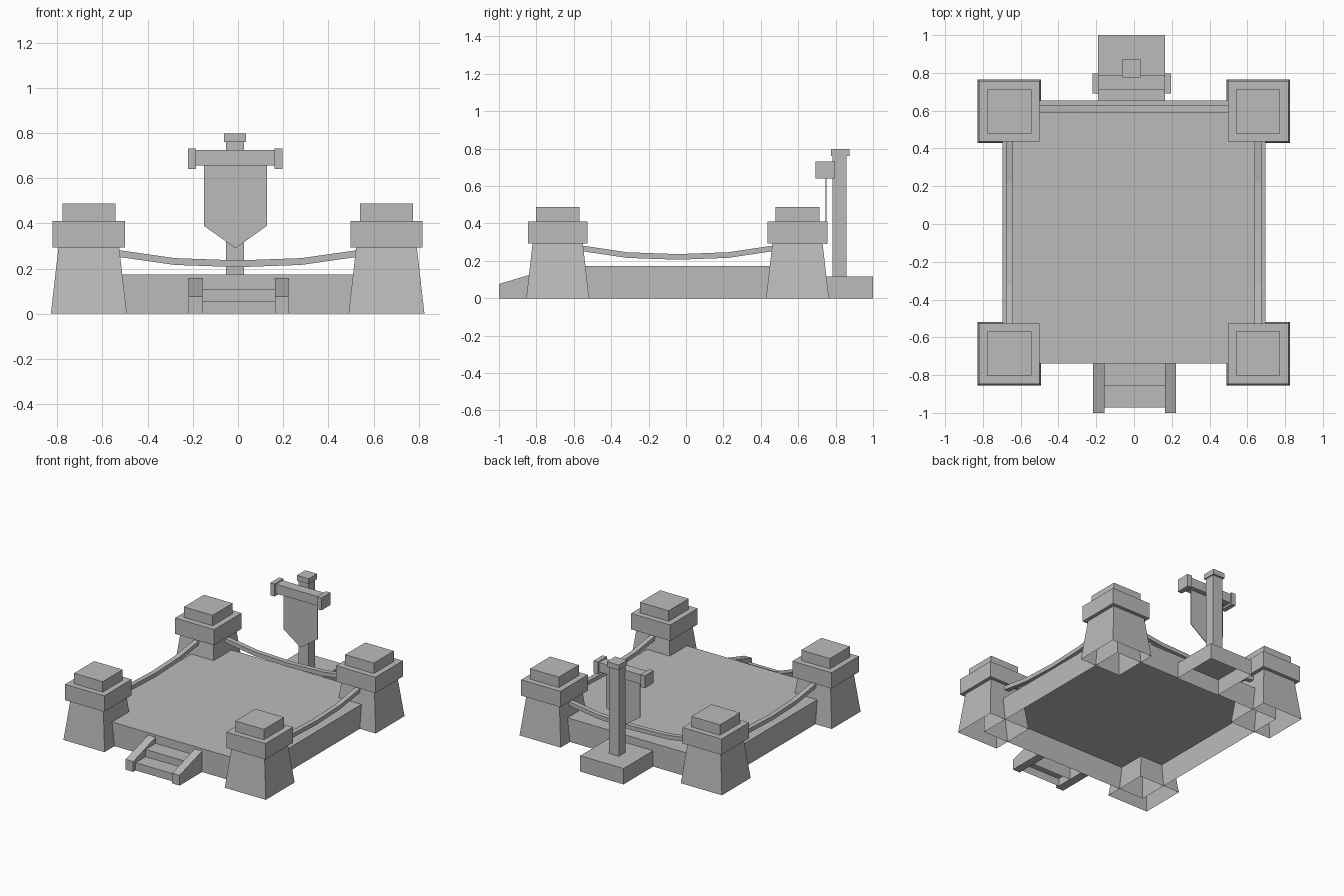
import bpy
import bmesh

cube = bpy.data.objects.get("Cube")
if cube:
    bpy.data.objects.remove(cube, do_unlink=True)

GREY = (0.5, 0.5, 0.5, 1.0)
stone = bpy.data.materials.new("plain grey")
stone.use_nodes = True
stone.diffuse_color = GREY
stone.node_tree.nodes["Principled BSDF"].inputs["Base Color"].default_value = GREY


def finish(name, bm):
    mesh = bpy.data.meshes.new(name)
    bm.to_mesh(mesh)
    bm.free()
    mesh.materials.append(stone)
    obj = bpy.data.objects.new(name, mesh)
    bpy.context.collection.objects.link(obj)
    return obj


def loft(name, rings, open_start=False):
    """Skin a row of equal rings and cap the ends."""
    bm = bmesh.new()
    loops = [[bm.verts.new(p) for p in ring] for ring in rings]
    for a, b in zip(loops, loops[1:]):
        for i in range(len(a)):
            j = (i + 1) % len(a)
            bm.faces.new((a[i], a[j], b[j], b[i]))
    start = bm.faces.new(loops[0][::-1])
    bm.faces.new(loops[-1])
    bmesh.ops.recalc_face_normals(bm, faces=bm.faces[:])
    if open_start:
        bmesh.ops.delete(bm, geom=[start], context='FACES_ONLY')
    return finish(name, bm)


def square(x0, x1, y0, y1, z):
    return [(x0, y0, z), (x1, y0, z), (x1, y1, z), (x0, y1, z)]


def box(name, x, y, z, hollow=False):
    return loft(name, [square(*x, *y, z[0]), square(*x, *y, z[1])], hollow)


def around(x, y, r, z):
    return square(x - r, x + r, y - r, y + r, z)


# Arena floor, open underneath
box("platform", (-0.695, 0.695), (-0.738, 0.655), (0, 0.173), True)

# Corner towers: tapered base, wide cap, small top block
for side, x in (("right", -0.66), ("left", 0.657)):
    for end, y in (("front", -0.686), ("back", 0.596)):
        tag = f"{end}_{side}"
        loft(f"tower_base_{tag}",
             [around(x, y, 0.168, 0), around(x, y, 0.134, 0.295)], True)
        loft(f"tower_cap_{tag}",
             [around(x, y, 0.16, 0.293), around(x, y, 0.16, 0.41)])
        loft(f"tower_top_{tag}",
             [around(x, y, 0.117, 0.41), around(x, y, 0.117, 0.487)])


# Sagging ropes between the towers
def rope(name, axis, fixed, centre, span):
    rings = []
    for t, z in ((-1, 0.268), (-0.52, 0.231), (0, 0.221), (0.52, 0.231), (1, 0.268)):
        along = centre + t * span
        ring = []
        for u, v in ((-1, -1), (1, -1), (1, 1), (-1, 1)):
            across = fixed + u * 0.018
            xy = (along, across) if axis == "x" else (across, along)
            ring.append((*xy, z + v * 0.015))
        rings.append(ring)
    loft(name, rings)


rope("rope_back", "x", 0.609, 0, 0.54)
rope("rope_right", "y", -0.659, -0.045, 0.52)
rope("rope_left", "y", 0.657, -0.045, 0.52)

# Front steps with sloping side walls
box("lower_step", (-0.156, 0.163), (-0.972, -0.855), (0, 0.057), True)
box("upper_step", (-0.156, 0.163), (-0.855, -0.738), (0, 0.11), True)
for side, x0, x1 in (("right", -0.218, -0.156), ("left", 0.163, 0.223)):
    profile = [(-1, 0), (-0.738, 0), (-0.738, 0.155), (-1, 0.076)]
    loft(f"step_wall_{side}", [[(x, y, z) for y, z in profile] for x in (x0, x1)])

# Banner stand at the back
box("stand_base", (-0.19, 0.164), (0.65, 1.0), (0, 0.117), True)
box("stand_pole", (-0.053, 0.027), (0.784, 0.859), (0.117, 0.762), True)
box("pole_cap", (-0.062, 0.035), (0.775, 0.873), (0.76, 0.798))
box("crossbeam", (-0.188, 0.162), (0.71, 0.785), (0.655, 0.724))
box("beam_end_right", (-0.221, -0.186), (0.692, 0.796), (0.64, 0.732))
box("beam_end_left", (0.161, 0.197), (0.692, 0.796), (0.64, 0.732))

# Pointed cloth
cloth = [(-0.151, 0.66), (-0.151, 0.389), (-0.011, 0.29), (0.128, 0.389), (0.128, 0.66)]
loft("banner", [[(x, y, z) for x, z in cloth] for y in (0.745, 0.75)])
